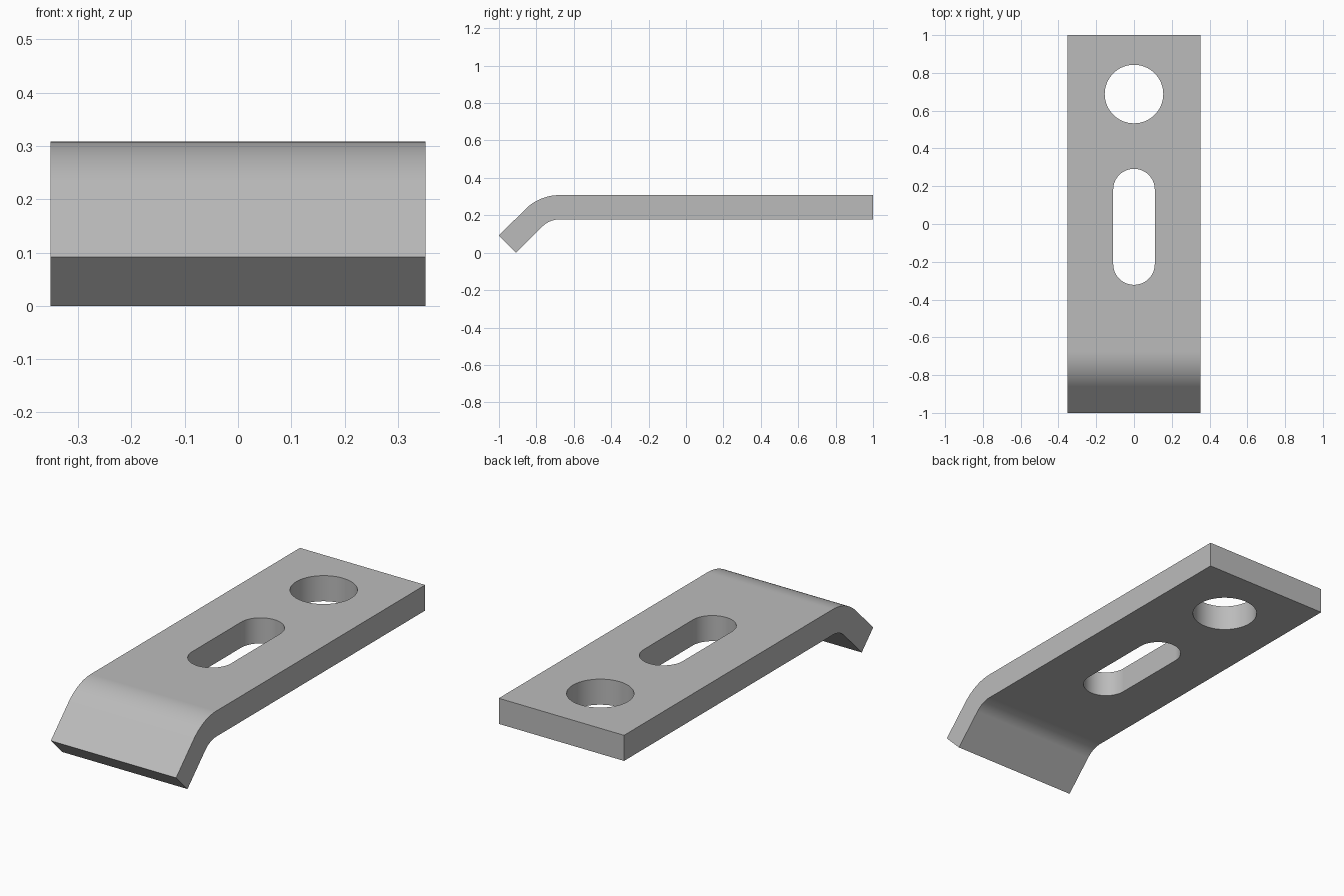
import bpy, bmesh
from math import sin, cos, pi, radians
from mathutils import Vector

cube = bpy.data.objects.get("Cube")
if cube:
    bpy.data.objects.remove(cube, do_unlink=True)

HALF_W, TOP, THICK = 0.352, 0.308, 0.13
R_OUT = 0.26                                  # outer bend radius
BEND = Vector((-0.676, TOP - R_OUT))          # bend centre (y, z)

steel = bpy.data.materials.new("satin grey steel")
steel.use_nodes = True
GREY = (0.5, 0.5, 0.5, 1)
steel.diffuse_color = GREY
steel.node_tree.nodes["Principled BSDF"].inputs["Base Color"].default_value = GREY


def prism(name, outline, offset):
    """Extrude a closed outline of 3D points along an offset."""
    bm = bmesh.new()
    face = bm.faces.new([bm.verts.new(p) for p in outline])
    new = bmesh.ops.extrude_face_region(bm, geom=[face])["geom"]
    bmesh.ops.translate(bm, vec=offset, verts=[v for v in new if isinstance(v, bmesh.types.BMVert)])
    bmesh.ops.recalc_face_normals(bm, faces=bm.faces)
    mesh = bpy.data.meshes.new(name)
    bm.to_mesh(mesh)
    bm.free()
    obj = bpy.data.objects.new(name, mesh)
    bpy.context.collection.objects.link(obj)
    mesh.materials.append(steel)
    return obj


def bend_arc(radius, steps=16):
    """Quarter-right-angle bend from the flat down to the sloped lip."""
    angles = [radians(45) * i / steps for i in range(steps + 1)]
    return [BEND + radius * Vector((-sin(a), cos(a))) for a in angles]


def slot_outline(y_low, y_high, radius, steps=32):
    """Round-ended slot; a plain circle when both centres coincide."""
    pts = []
    for start, y in ((0, y_high), (pi, y_low)):
        last = steps if y_low == y_high else steps + 1
        for i in range(last):
            a = start + pi * i / steps
            pts.append((radius * cos(a), y + radius * sin(a), 0))
    return pts


# Bent plate: side profile extruded across the width
top_tip, low_tip = Vector((-1, 0.092)), Vector((-0.908, 0))
profile = [Vector((1, TOP)), *bend_arc(R_OUT), top_tip,
           low_tip, *reversed(bend_arc(R_OUT - THICK)), Vector((1, TOP - THICK))]
plate = prism("bent_plate", [(-HALF_W, p.x, p.y) for p in profile], (2 * HALF_W, 0, 0))

# Round hole and slot cut through the flat
bpy.context.view_layer.objects.active = plate
for name, low, high, radius in (("round_hole_cutter", 0.688, 0.688, 0.155),
                                ("slot_cutter", -0.212, 0.182, 0.11)):
    cutter = prism(name, slot_outline(low, high, radius), (0, 0, 0.5))
    cutter.hide_render = True
    cut = plate.modifiers.new(name, "BOOLEAN")
    cut.operation, cut.solver, cut.object = "DIFFERENCE", "EXACT", cutter
    bpy.ops.object.modifier_apply(modifier=cut.name)
    bpy.data.objects.remove(cutter, do_unlink=True)

# Smooth the bend and hole walls, keep crisp edges and true flats
bpy.ops.object.select_all(action="DESELECT")
plate.select_set(True)
bpy.ops.object.shade_smooth_by_angle(angle=radians(30))
weighted = plate.modifiers.new("flat_normals", "WEIGHTED_NORMAL")
weighted.keep_sharp = True
